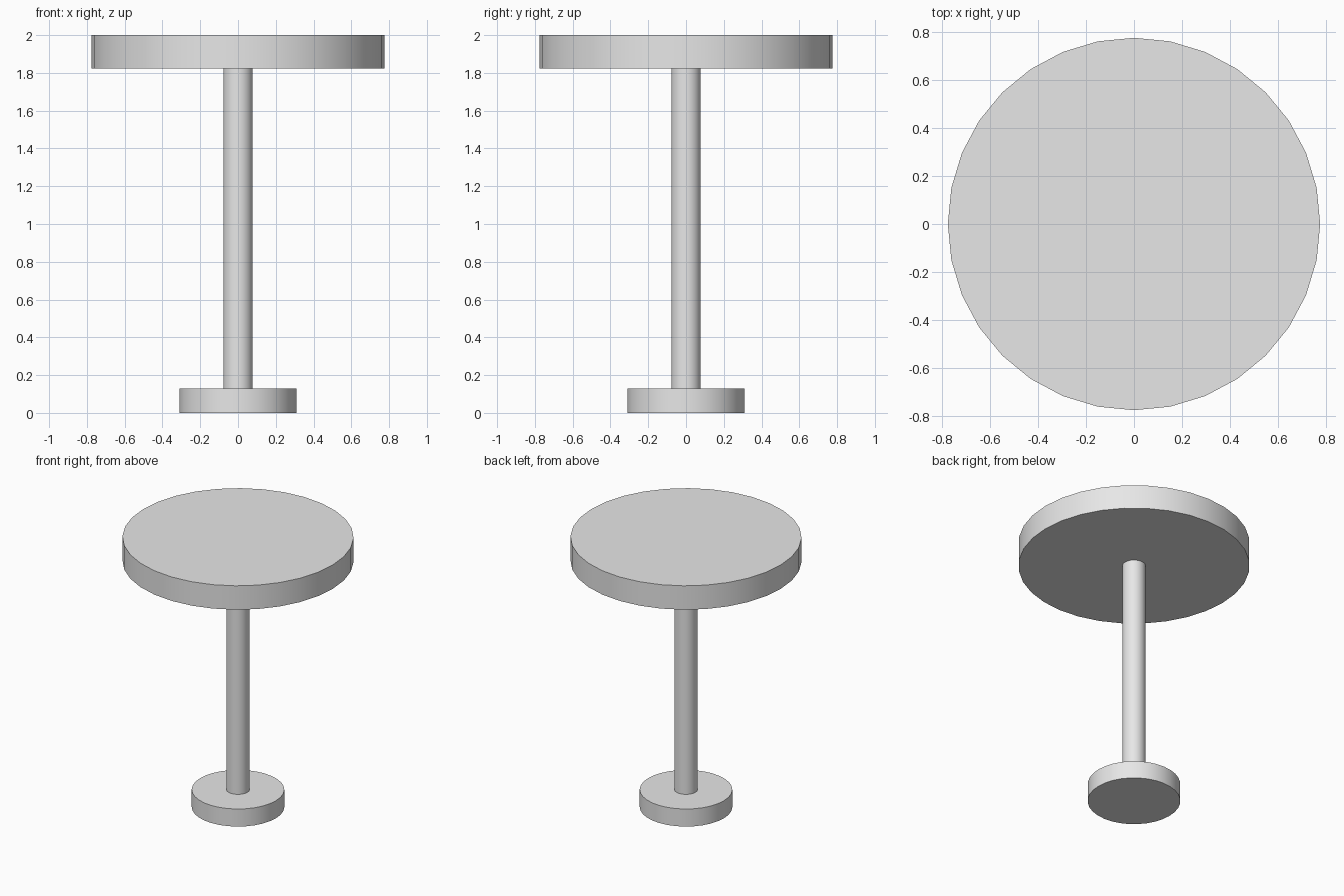
import bpy
import math

if "Cube" in bpy.data.objects:
    bpy.data.objects.remove(bpy.data.objects["Cube"])

# Single light grey for the whole table
grey = bpy.data.materials.new("light_grey")
grey.diffuse_color = (0.8, 0.8, 0.8, 1.0)
grey.use_nodes = True
grey.node_tree.nodes["Principled BSDF"].inputs["Base Color"].default_value = grey.diffuse_color


def disc(name, radius, z0, z1):
    """Upright 32-sided cylinder from z0 to z1."""
    bpy.ops.mesh.primitive_cylinder_add(
        vertices=32, radius=radius, depth=z1 - z0, location=(0, 0, (z0 + z1) / 2))
    obj = bpy.context.object
    obj.name = name
    obj.data.materials.append(grey)
    bpy.ops.object.shade_smooth_by_angle(angle=math.radians(30))
    return obj


# Foot, column and round top
disc("base", 0.311, 0.0, 0.13)
disc("column", 0.078, 0.13, 1.823)
disc("table_top", 0.776, 1.823, 2.0)
